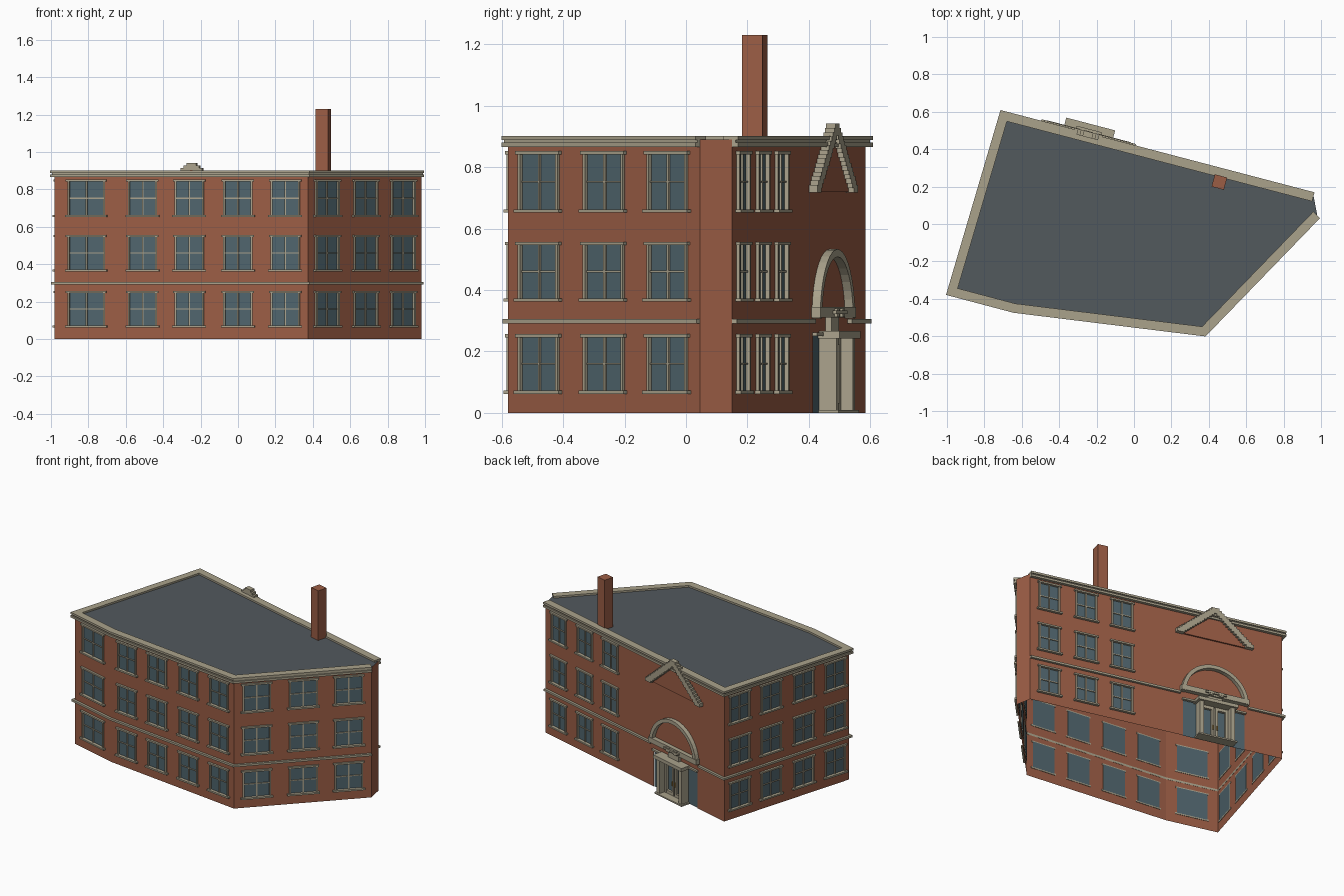
import bpy, bmesh, math
from mathutils import Vector

if "Cube" in bpy.data.objects:
    bpy.data.objects.remove(bpy.data.objects["Cube"])

def mat(name, c):
    m = bpy.data.materials.new(name)
    m.diffuse_color = (*c, 1)
    m.use_nodes = True
    m.node_tree.nodes["Principled BSDF"].inputs["Base Color"].default_value = m.diffuse_color
    return m

BRICK = mat("brick", (.33, .11, .06))
STONE = mat("stone", (.40, .36, .26))
GLASS = mat("glass", (.08, .13, .155))
SLATE = mat("slate", (.085, .10, .11))
BRASS = mat("brass", (.45, .25, .05))

def finish(bm, name, m, weld=False):
    if weld:
        bmesh.ops.remove_doubles(bm, verts=bm.verts, dist=1e-5)
    me = bpy.data.meshes.new(name)
    bm.to_mesh(me)
    bm.free()
    me.materials.append(m)
    ob = bpy.data.objects.new(name, me)
    bpy.context.collection.objects.link(ob)
    return ob

def prism(bm, loop, shift):
    """Solid from a planar loop pushed along a vector."""
    f = bm.faces.new([bm.verts.new(p) for p in loop])
    r = bmesh.ops.extrude_face_region(bm, geom=[f])
    vs = [g for g in r["geom"] if isinstance(g, bmesh.types.BMVert)]
    bmesh.ops.translate(bm, verts=vs, vec=shift)
    bmesh.ops.recalc_face_normals(bm, faces=bm.faces)

class Wall:
    """Facade frame: s along the wall, z up, n outward."""
    def __init__(self, a, b):
        self.a = Vector((*a, 0))
        d = Vector((*b, 0)) - self.a
        self.len, self.d = d.length, d.normalized()
        self.n = Vector((self.d.y, -self.d.x, 0))
    def p(self, s, z, n=0):
        return self.a + self.d * s + self.n * n + Vector((0, 0, z))
    def quad(self, bm, s0, s1, z0, z1, n=0):
        bm.faces.new([bm.verts.new(self.p(s, z, n)) for s, z in
                      ((s0, z0), (s1, z0), (s1, z1), (s0, z1))])
    def box(self, bm, s0, s1, z0, z1, n0, n1):
        prism(bm, [self.p(s, z, n0) for s, z in
                   ((s0, z0), (s1, z0), (s1, z1), (s0, z1))], self.n * (n1 - n0))

# Footprint corners, counter-clockwise
A, B, C = (-.98, -.365), (-.64, -.455), (.375, -.58)
D, E, F = (.98, .045), (.96, .15), (-.70, .585)
TOP = .89
ROWS = ((.07, .25), (.37, .55), (.66, .845))
back = Wall(E, F)
DOOR = (1.04, 1.46, 0, .25)
facades = (
    (Wall(A, B), (.176,), .207),
    (Wall(B, C), (.131, .383, .645, .90), .157),
    (Wall(C, D), (.144, .439, .727), .18),
    (Wall(D, E), (), 0),
    (back, (.13, .38, .625), .145),
    (Wall(F, A), (.12, .37, .63, .88), .16),
)

# Brick walls with openings, window glass, frames, sills and lintels
walls, glass, frames, ledges = (bmesh.new() for _ in range(4))
for w, centres, width in facades:
    holes = [(c - width / 2, c + width / 2, z0, z1) for c in centres for z0, z1 in ROWS]
    for s0, s1, z0, z1 in holes:
        w.quad(glass, s0, s1, z0, z1, -.004)
        m, h, t = (s0 + s1) / 2, (z0 + z1) / 2, .01
        for u0, u1 in ((s0, s0 + t), (s1 - t, s1)):
            w.box(frames, u0, u1, z0, z1, -.003, .01)
        w.box(frames, m - .004, m + .004, z0, z1, -.003, .004)
        w.box(frames, s0, s1, h - .003, h + .003, -.003, .003)
        w.box(ledges, s0 - .012, s1 + .012, z0 - .008, z0 + .003, -.003, .018)
        w.box(ledges, s0 - .008, s1 + .008, z1 - .004, z1 + .007, -.003, .014)
    if w is back:
        holes.append(DOOR)
    ss = sorted({0, w.len} | {v for h in holes for v in h[:2]})
    zs = sorted({0, TOP} | {v for h in holes for v in h[2:]})
    for s0, s1 in zip(ss, ss[1:]):
        for z0, z1 in zip(zs, zs[1:]):
            cs, cz = (s0 + s1) / 2, (z0 + z1) / 2
            if not any(h[0] < cs < h[1] and h[2] < cz < h[3] for h in holes):
                w.quad(walls, s0, s1, z0, z1)
finish(walls, "brick_walls", BRICK, True)
finish(glass, "window_glass", GLASS)
finish(frames, "window_frames", STONE)
finish(ledges, "window_sills_and_lintels", STONE)

# Flat roof
bm = bmesh.new()
bm.faces.new([bm.verts.new((*q, TOP)) for q in (A, B, C, D, E, F)])
finish(bm, "flat_roof", SLATE)

def band(bm, path, inner, outer, z0, z1):
    """Mitred rectangular moulding along an open path."""
    pts = [Vector(q) for q in path]
    ns = [Vector((b.y - a.y, a.x - b.x)).normalized() for a, b in zip(pts, pts[1:])]
    rings = []
    for i, q in enumerate(pts):
        n0, n1 = ns[max(i - 1, 0)], ns[min(i, len(ns) - 1)]
        m = (n0 + n1) / (1 + n0.dot(n1))
        rings.append([bm.verts.new((*(q + m * o), z)) for o, z in
                      ((inner, z0), (outer, z0), (outer, z1), (inner, z1))])
    for r, t in zip(rings, rings[1:]):
        for k in range(4):
            bm.faces.new((r[k], t[k], t[k - 1], r[k - 1]))
    bm.faces.new(rings[0])
    bm.faces.new(rings[-1][::-1])
    bmesh.ops.recalc_face_normals(bm, faces=bm.faces)

# Cornice: roof cap and lower moulding, left open at the short east wall
run = (E, F, A, B, C, D)
bm = bmesh.new()
band(bm, run, -.03, .02, .888, .902)
band(bm, run, -.001, .012, .88, .888)
band(bm, run, -.001, .02, .866, .88)
finish(bm, "cornice", STONE)

# String course, broken by the entrance arch
bm = bmesh.new()
band(bm, (E, back.p(1.02, 0).xy), -.001, .016, .291, .305)
band(bm, (back.p(1.48, 0).xy, F, A, B, C, D), -.001, .016, .291, .305)
finish(bm, "string_course", STONE)

# Chimney, square to the back wall
bm = bmesh.new()
back.box(bm, .472, .54, TOP - .01, 1.23, -.09, -.022)
finish(bm, "chimney", BRICK)

# Stepped gable on the back wall
MID, N = 1.25, 15
bm = bmesh.new()
for i in range(N):
    off = .235 * (1 - i / (N - 1))
    z = .718 + .2 * i / (N - 1)
    for side in (-1, 1):
        c = MID + side * off
        back.box(bm, c - .026, c + .026, z, z + .024, -.004, .028)
finish(bm, "gable_coping", STONE)
bm = bmesh.new()
prism(bm, [back.p(MID - .24, .72), back.p(MID + .24, .72), back.p(MID, .925)], back.n * .01)
finish(bm, "gable_panel", BRICK)

# Semicircular arch over the entrance
bm = bmesh.new()
K = 20
for i in range(K):
    a0, a1 = math.pi * i / K, math.pi * (i + 1) / K
    prism(bm, [back.p(MID + r * math.cos(a), .308 + r * math.sin(a), -.002)
               for r, a in ((.225, a0), (.225, a1), (.2, a1), (.2, a0))], back.n * .03)
finish(bm, "entrance_arch", STONE)

# Entrance glazing
bm = bmesh.new()
back.quad(bm, *DOOR, -.004)
finish(bm, "entrance_glass", GLASS)

# Entrance surround: lintels, posts, step and carved block
bm = bmesh.new()
for half, z0, z1, out in ((.23, .31, .345, .03), (.215, .25, .262, .015),
                          (.135, .243, .266, .07), (.13, 0, .01, .065),
                          (.05, .266, .31, .02), (.07, .322, .334, .042)):
    back.box(bm, MID - half, MID + half, z0, z1, -.003, out)
for side in (-1, 1):
    c = MID + side * .105
    back.box(bm, c - .014, c + .014, .01, .243, -.003, .055)
    c = MID + side * .035
    back.box(bm, c - .015, c + .015, .312, .34, .03, .04)
finish(bm, "entrance_surround", STONE)

# Double door leaves and handles
bm, hb = bmesh.new(), bmesh.new()
for side in (-1, 1):
    for c in (.012, .082):
        c = MID + side * c
        back.box(bm, c - .008, c + .008, .01, .243, -.003, .015)
    c = MID + side * .047
    for z in (.01, .223):
        back.box(bm, c - .03, c + .03, z, z + .02, -.003, .014)
    c = MID + side * .014
    back.box(hb, c - .003, c + .003, .08, .11, .015, .022)
finish(bm, "door_leaves", STONE)
finish(hb, "door_handles", BRASS)
